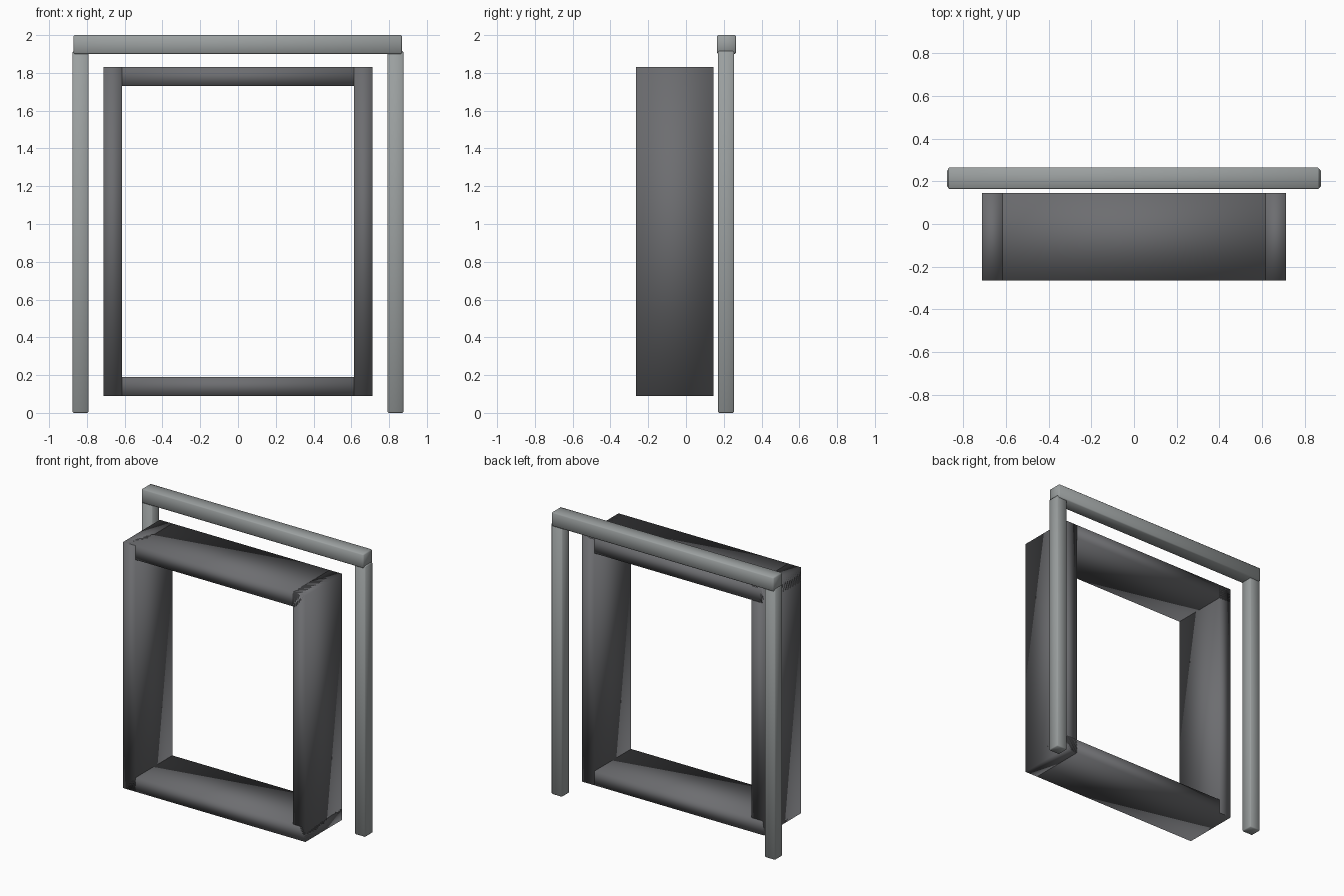
import bpy

if "Cube" in bpy.data.objects:
    bpy.data.objects.remove(bpy.data.objects["Cube"])

def paint(name, colour):
    mat = bpy.data.materials.new(name)
    mat.diffuse_color = (*colour, 1)
    mat.use_nodes = True
    mat.node_tree.nodes["Principled BSDF"].inputs["Base Color"].default_value = mat.diffuse_color
    return mat

DARK = paint("dark_grey", (0.152, 0.154, 0.163))
STEEL = paint("steel_grey", (0.33, 0.352, 0.352))

def box(name, lo, hi, mat, bevel=0.0):
    """Smooth-shaded box between two corners, with an optional small edge bevel."""
    centre = [(a + b) / 2 for a, b in zip(lo, hi)]
    bpy.ops.mesh.primitive_cube_add(size=1, location=centre)
    ob = bpy.context.object
    ob.name = name
    ob.scale = [b - a for a, b in zip(lo, hi)]
    bpy.ops.object.transform_apply(location=False, rotation=False, scale=True)
    bpy.ops.object.shade_smooth()
    ob.data.materials.append(mat)
    if bevel:
        mod = ob.modifiers.new("soft_edges", 'BEVEL')
        mod.width = bevel
        mod.segments = 1
    return ob

# Deep window box: two side boards, with top and bottom boards lapping the corners
FRONT, BACK = -0.265, 0.145
OUT, IN = 0.713, 0.615
for side, s in (("left", -1), ("right", 1)):
    x0, x1 = sorted((s * OUT, s * IN))
    box(f"{side}_frame_board", (x0, FRONT, 0.09), (x1, BACK, 1.83), DARK)
for level, z in (("bottom", 0.09), ("top", 1.73)):
    box(f"{level}_frame_board", (-OUT, FRONT, z), (OUT, BACK, z + 0.10), DARK)

# Thin surround behind it: two posts standing on the ground and a lintel
for side, s in (("left", -1), ("right", 1)):
    x0, x1 = sorted((s * 0.876, s * 0.791))
    box(f"{side}_post", (x0, 0.170, 0.0), (x1, 0.255, 1.915), STEEL, 0.006)
box("lintel", (-0.871, 0.163, 1.90), (0.868, 0.265, 2.0), STEEL, 0.007)
